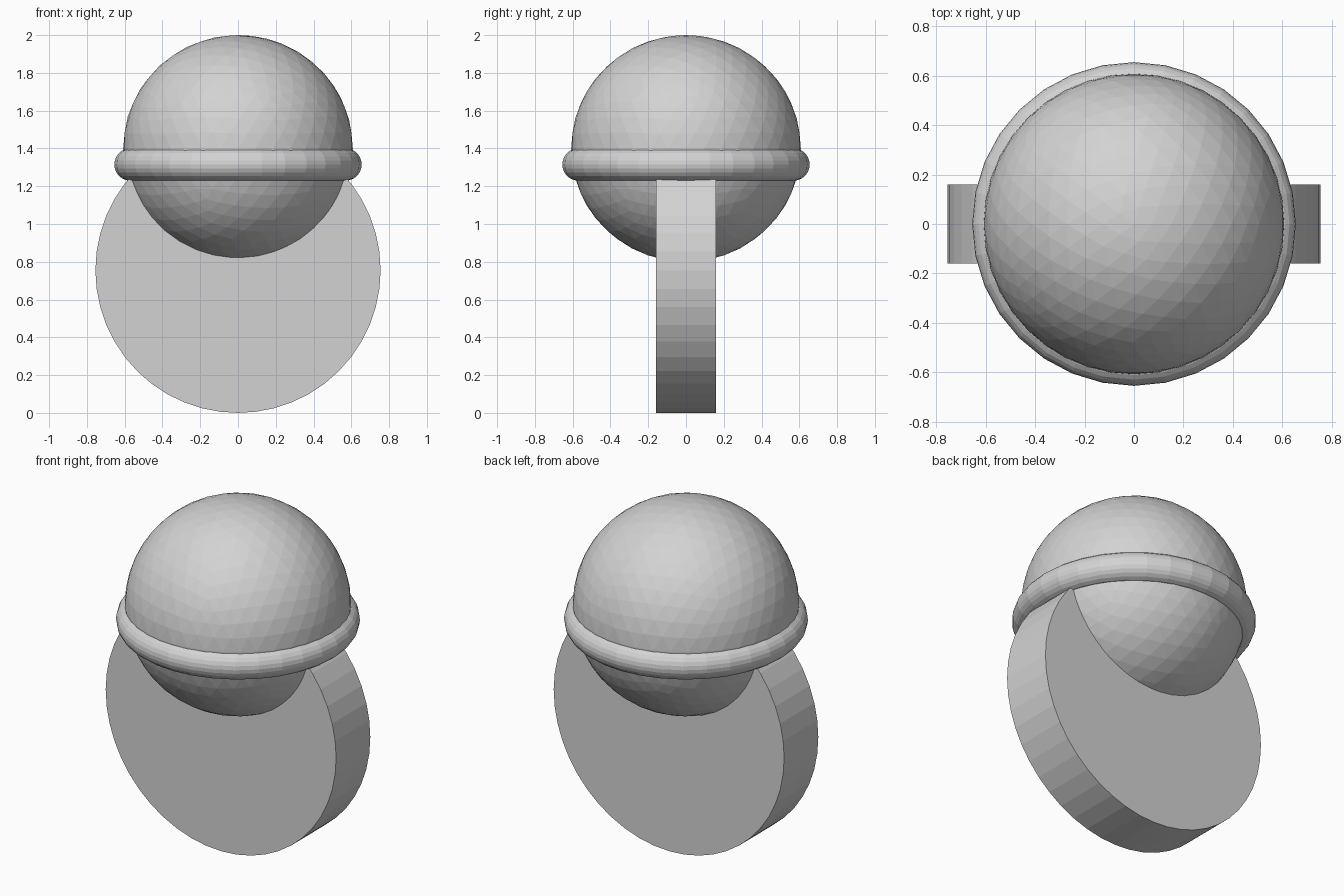
import bpy
import math

cube = bpy.data.objects.get("Cube")
if cube:
    bpy.data.objects.remove(cube, do_unlink=True)

# Single plain grey for every part
grey = bpy.data.materials.new("light grey")
grey.use_nodes = True
colour = (0.65, 0.65, 0.65, 1)
grey.diffuse_color = colour
grey.node_tree.nodes["Principled BSDF"].inputs["Base Color"].default_value = colour


def finish(name):
    part = bpy.context.object
    part.name = name
    part.data.materials.clear()
    part.data.materials.append(grey)
    bpy.ops.object.shade_flat()
    return part


# Faceted ball, slightly flattened
bpy.ops.mesh.primitive_ico_sphere_add(subdivisions=4, radius=0.608, location=(0, 0, 1.4))
ball = finish("ball")
ball.scale.z = 0.6 / 0.608

# Rounded ring around the ball
bpy.ops.mesh.primitive_torus_add(major_segments=32, minor_segments=24,
                                 major_radius=0.569, minor_radius=0.086,
                                 location=(0, 0, 1.315))
finish("ring")

# Upright disc standing on its edge
bpy.ops.mesh.primitive_cylinder_add(vertices=48, radius=0.755, depth=0.32,
                                    location=(0, 0, 0.755),
                                    rotation=(math.pi / 2, 0, 0))
finish("upright_disc")
